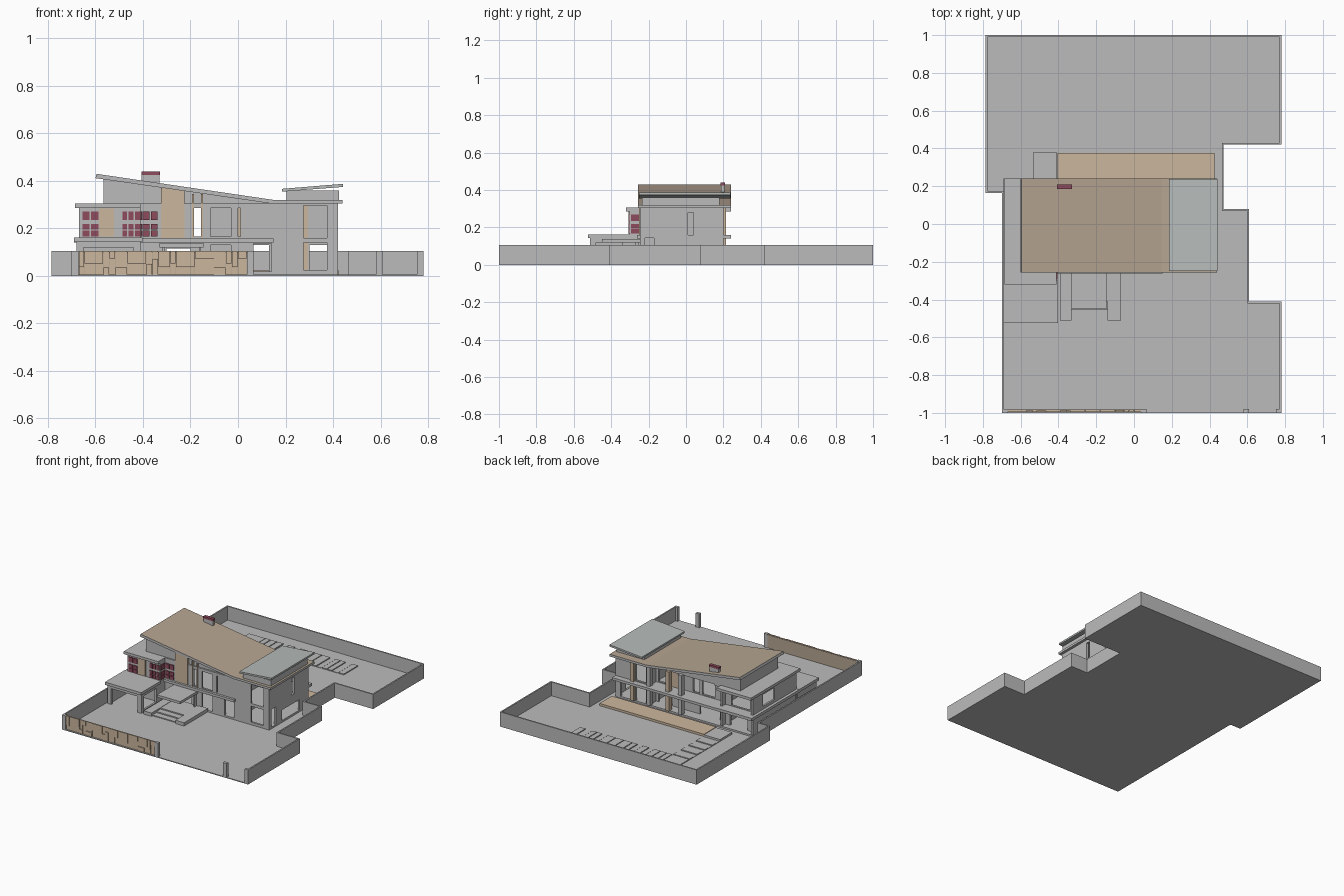
import bpy, bmesh, random
from mathutils import Vector

cube = bpy.data.objects.get("Cube")
if cube:
    bpy.data.objects.remove(cube, do_unlink=True)
random.seed(4)


def material(name, rgb):
    m = bpy.data.materials.new(name)
    m.use_nodes = True
    m.diffuse_color = (*rgb, 1)
    m.node_tree.nodes["Principled BSDF"].inputs["Base Color"].default_value = (*rgb, 1)
    return m


GREY = material("concrete grey", (.5, .5, .5))
PALE = material("roof sheet grey", (.47, .5, .49))
TAN = material("roof tan", (.47, .38, .29))
WOOD = material("light wood", (.6, .47, .34))
RED = material("window red", (.27, .07, .11))


def finish(name, bm, *mats):
    bmesh.ops.recalc_face_normals(bm, faces=bm.faces)
    me = bpy.data.meshes.new(name)
    bm.to_mesh(me)
    bm.free()
    for m in mats:
        me.materials.append(m)
    ob = bpy.data.objects.new(name, me)
    bpy.context.collection.objects.link(ob)
    return ob


def box(name, x, y, z, mat=GREY):
    bm = bmesh.new()
    bmesh.ops.create_cube(bm, size=1)
    for v in bm.verts:
        v.co = Vector([(r[0] + r[1]) / 2 + c * (r[1] - r[0]) for r, c in zip((x, y, z), v.co)])
    return finish(name, bm, mat)


def prism(name, profile, y0, y1, mat=GREY, top=None):
    """Extrude an x-z profile along y; upward faces may take a second colour."""
    bm = bmesh.new()
    f = bm.faces.new([bm.verts.new((x, y0, z)) for x, z in profile])
    ext = bmesh.ops.extrude_face_region(bm, geom=[f])
    bmesh.ops.translate(bm, vec=(0, y1 - y0, 0),
                        verts=[g for g in ext["geom"] if isinstance(g, bmesh.types.BMVert)])
    ob = finish(name, bm, mat, top or mat)
    for p in ob.data.polygons:
        p.material_index = int(p.normal.z > .5)
    return ob


def wall(name, axis, at, u, z, holes=(), thick=.014, mat=GREY):
    """Upright wall running along an axis, with rectangular holes (u0, u1, z0, z1)."""
    us = sorted(set(u) | {c for h in holes for c in h[:2]})
    zs = sorted(set(z) | {c for h in holes for c in h[2:]})
    bm = bmesh.new()
    for a, b in zip(us, us[1:]):
        for c, d in zip(zs, zs[1:]):
            m, n = (a + b) / 2, (c + d) / 2
            if any(h[0] < m < h[1] and h[2] < n < h[3] for h in holes):
                continue
            bm.faces.new([bm.verts.new((p, at, q) if axis == "x" else (at, p, q))
                          for p, q in ((a, c), (b, c), (b, d), (a, d))])
    bmesh.ops.remove_doubles(bm, verts=bm.verts, dist=1e-5)
    ob = finish(name, bm, mat)
    s = ob.modifiers.new("thickness", "SOLIDIFY")
    s.thickness, s.offset = thick, 0
    return ob


# Plot slab and boundary walls
plot = [(.78, -1), (.78, -.41), (.61, -.41), (.61, .08), (.475, .08), (.475, .42),
        (.78, .42), (.78, 1), (-.785, 1), (-.785, .165), (-.7, .165), (-.7, -1)]
bm = bmesh.new()
base = bm.faces.new([bm.verts.new((x, y, 0)) for x, y in plot])
ext = bmesh.ops.extrude_face_region(bm, geom=[base])
bmesh.ops.translate(bm, vec=(0, 0, .006),
                    verts=[g for g in ext["geom"] if isinstance(g, bmesh.types.BMVert)])
finish("plot_slab", bm, GREY)

bm = bmesh.new()
verts = [[bm.verts.new((x, y, z)) for x, y in plot] for z in (0, .105)]
for i in range(len(plot) - 1):
    bm.faces.new((verts[0][i], verts[0][i + 1], verts[1][i + 1], verts[1][i]))
boundary = finish("boundary_wall", bm, GREY)
# The outer faces stay on the plot edge; thickness grows inwards
outward = boundary.data.polygons[0].normal.x > 0
sol = boundary.modifiers.new("thickness", "SOLIDIFY")
sol.thickness, sol.offset, sol.use_even_offset = .01, (-1 if outward else 1), True

# Front fence of uneven boards, and gate posts
for i, x in enumerate((-.685, .052, .595, .767)):
    box(f"gate_post_{i}", (x - .014, x + .014), (-1, -.98), (0, .105))
x, i = -.67, 0
while x < .036:
    end = min(x + random.choice((.025, .05, .08)), .038)
    shift = random.choice((0, .004))
    split = random.choice((.035, .05, .07))
    box(f"fence_board_low_{i}", (x, end - .002), (-.994 + shift, -.984), (.005, split), WOOD)
    box(f"fence_board_high_{i}", (x, end - .002), (-.99 - shift, -.984), (split + .002, .104), WOOD)
    x, i = end, i + 1
box("fence_backing", (-.67, .04), (-.986, -.982), (.005, .1), TAN)

# Garden path slabs, rear deck and rear step
box("rear_deck", (-.405, .425), (.235, .375), (.005, .022), WOOD)
box("rear_step", (-.535, -.407), (.24, .378), (.005, .02))
box("path_corner", (-.535, -.405), (.73, .89), (.005, .012))
x, i = -.4, 0
while x < .3:
    w = random.choice((.035, .045, .06))
    box(f"path_slab_across_{i}", (x, min(x + w, .33)), (.73, .89), (.005, random.choice((.009, .013))))
    x, i = x + w + .006, i + 1
for i in range(8):
    y = .385 + i * .043
    box(f"path_slab_along_{i}", (-.535, -.405), (y, y + .036), (.005, .009 + .004 * (i % 2)))

# House floors
box("ground_floor", (-.67, .42), (-.24, .2), (.005, .018))
box("upper_floor", (-.41, .415), (-.24, .2), (.142, .158))
box("front_ledge", (-.41, .15), (-.262, -.24), (.14, .158))
box("rear_balcony", (-.69, .42), (.19, .24), (.14, .158))

# Front wall of the hall and the right block
front_holes = [(-.185, -.155, .165, .285), (-.115, -.03, .165, .285), (0, .01, .165, .285),
               (-.3, -.2, .018, .115), (-.115, -.03, .018, .13), (.065, .14, .018, .135),
               (.275, .375, .16, .295), (.275, .375, .025, .14)]
wall("front_wall", "x", -.238, (-.41, .42), (.006, .305), front_holes)
wall("right_end_wall", "y", .413, (-.245, .2), (.006, .305),
     [(-.1, .1, .02, .095), (-.22, -.17, .018, .145), (.01, .04, .16, .28)])
wall("room_partition", "y", .155, (-.23, .19), (.006, .305))
wall("rear_hall_wall", "x", .12, (-.41, .155), (.006, .305),
     [(-.195, -.145, .165, .285), (.03, .13, .165, .285), (-.32, -.22, .165, .27),
      (-.36, -.2, .018, .13), (.02, .13, .018, .13)])
wall("rear_right_wall", "x", .193, (.15, .42), (.006, .305),
     [(.18, .26, .165, .285), (.18, .26, .018, .13), (.3, .38, .018, .13)])

# Tan facade columns, front and rear
box("tall_front_column", (-.325, -.225), (-.25, -.23), (.16, .37), WOOD)
for i, x in enumerate((-.19, -.152)):
    box(f"thin_front_column_{i}", (x - .004, x + .004), (-.25, -.23), (.16, .345), WOOD)
for i, x in enumerate((-.1, .0, .15, .28)):
    box(f"rear_column_{i}", (x - .014, x + .014), (.18, .215), (.02, .303), WOOD if i % 2 else GREY)
box("rear_tan_panel", (-.03, .02), (.11, .135), (.16, .31), WOOD)

# Gable body under the sloping roof; split to keep the tall bay distinct
prism("upper_body", [(-.565, .3), (-.565, .41), (.145, .305), (.145, .295)], -.235, .19)

# Main roof with a tan top, raised sheet roof, chimney
prism("main_roof", [(-.6, .411), (-.595, .429), (.145, .32), (.44, .32), (.44, .304), (.14, .304)],
      -.257, .24, GREY, TAN)
box("clerestory", (.205, .425), (-.235, .18), (.318, .36))
prism("raised_roof", [(.185, .354), (.185, .366), (.442, .387), (.442, .374)], -.25, .238, PALE)
box("chimney", (-.405, -.33), (.187, .207), (.37, .426))
box("chimney_cap", (-.407, -.328), (.185, .209), (.424, .439), RED)

# Left wing
box("wing_floor", (-.69, -.41), (-.32, .24), (.14, .16))
box("wing_roof", (-.685, -.41), (-.32, .24), (.286, .305))
box("wing_roof_inner", (-.41, -.36), (-.23, .19), (.29, .303))
wall("wing_left_wall", "y", -.662, (-.3, .195), (.006, .29), [(-.05, .08, .18, .265)])
wall("wing_front_wall", "x", -.295, (-.668, -.41), (.15, .29))
wall("wing_right_wall", "y", -.417, (-.3, .195), (.006, .29))
wall("wing_rear_wall", "x", .15, (-.668, -.41), (.006, .29),
     [(-.62, -.47, .165, .265), (-.6, -.46, .018, .125)])
box("wing_tan_panel", (-.585, -.522), (-.308, -.3), (.165, .284), WOOD)


# Windows: thin red panes parted by grey bars
def panes(name, x0, x1, y, rows, cols):
    w = (x1 - x0) / cols
    for r, (a, b) in enumerate(rows):
        for c in range(cols):
            box(f"{name}_{r}_{c}", (x0 + c * w + .003, x0 + (c + 1) * w - .003),
                (y - .008, y), (a, b), RED)


rows = [(.166, .19), (.194, .218), (.234, .27)]
panes("left_window", -.657, -.585, -.3, rows, 2)
panes("middle_window", -.49, -.41, -.3, rows, 3)
panes("hall_window", -.405, -.335, -.244, rows, 2)
for r, (a, b) in enumerate(rows):
    box(f"side_window_{r}", (-.412, -.404), (-.295, -.25), (a, b), RED)

# Carport with flat roof
box("carport_roof", (-.69, -.402), (-.525, -.3), (.142, .162))
wall("carport_left_wall", "y", -.672, (-.51, -.295), (.006, .145))
wall("carport_right_wall", "y", -.417, (-.51, -.295), (.006, .145), [(-.48, -.34, .02, .12)])
wall("carport_front", "x", -.505, (-.678, -.41), (.006, .145), [(-.65, -.44, .006, .12)])
wall("carport_rear", "x", -.295, (-.678, -.41), (.006, .145))

# Entrance canopy, steps and flanking plinths
box("entrance_canopy", (-.33, -.145), (-.45, -.24), (.12, .138))
for i, x in enumerate((-.32, -.165)):
    box(f"canopy_post_{i}", (x, x + .01), (-.27, -.25), (.006, .122))
for i in range(3):
    box(f"entrance_step_{i}", (-.33, -.14), (-.5 + i * .045, -.24), (.005, .012 + i * .008))
for i, (a, b) in enumerate(((-.392, -.33), (-.14, -.07))):
    box(f"step_plinth_{i}", (a, b), (-.512, -.24), (.005, .03))
